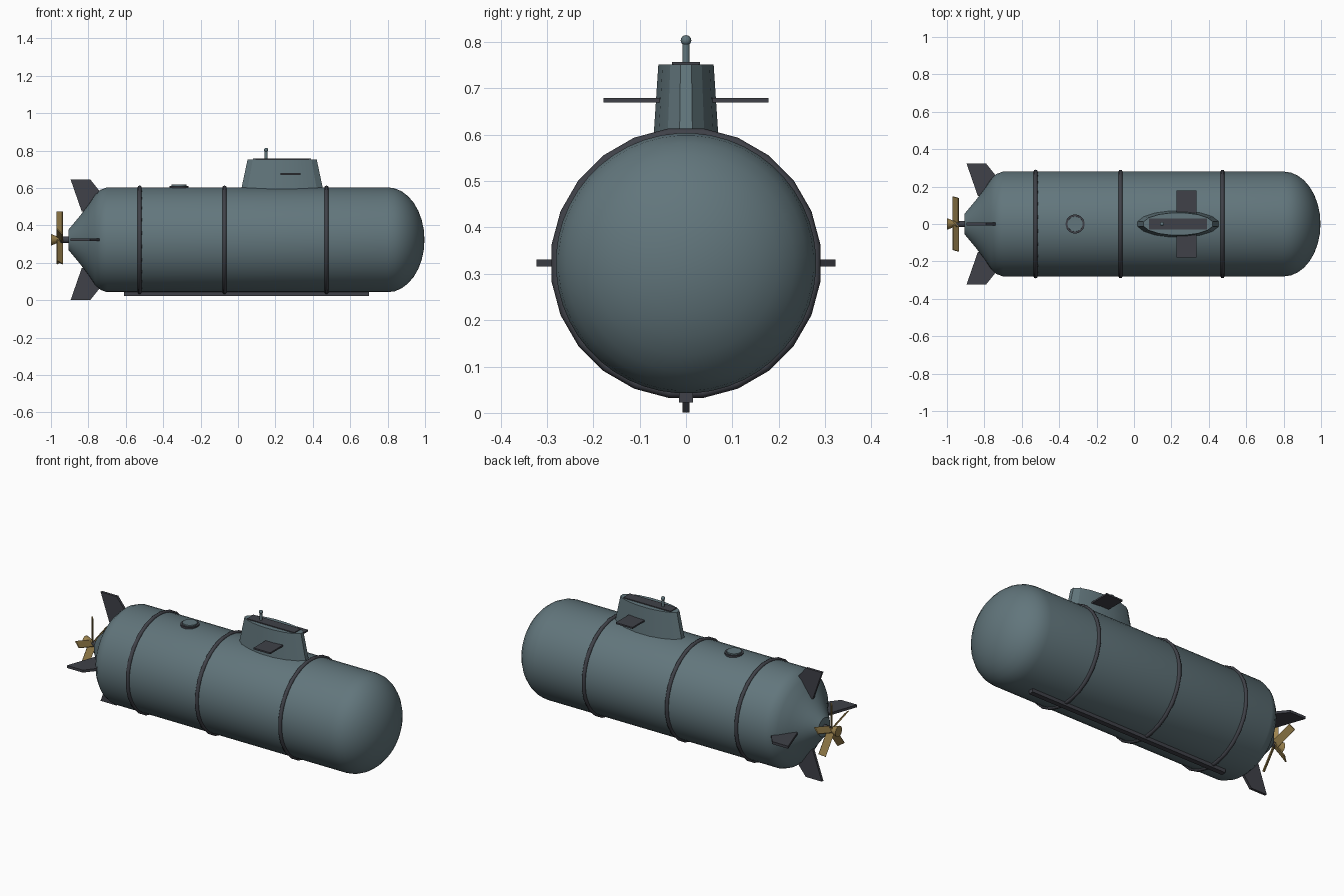
import bpy, bmesh, math
from mathutils import Matrix

if "Cube" in bpy.data.objects:
    bpy.data.objects.remove(bpy.data.objects["Cube"])

AXIS_Z = 0.323   # height of the hull centreline
R = 0.281        # hull radius


def material(name, rgb):
    m = bpy.data.materials.new(name)
    m.diffuse_color = (*rgb, 1)
    m.use_nodes = True
    m.node_tree.nodes["Principled BSDF"].inputs["Base Color"].default_value = m.diffuse_color
    return m


HULL = material("blue_grey_steel", (0.122, 0.181, 0.202))
DARK = material("dark_grey_steel", (0.050, 0.053, 0.065))
BRASS = material("brass", (0.33, 0.225, 0.075))


def finish(bm, name, mat, smooth=None):
    bmesh.ops.recalc_face_normals(bm, faces=bm.faces)
    me = bpy.data.meshes.new(name)
    bm.to_mesh(me)
    bm.free()
    me.materials.append(mat)
    ob = bpy.data.objects.new(name, me)
    bpy.context.collection.objects.link(ob)
    if smooth:
        bpy.ops.object.select_all(action='DESELECT')
        ob.select_set(True)
        bpy.context.view_layer.objects.active = ob
        bpy.ops.object.shade_smooth_by_angle(angle=math.radians(smooth))
    return ob


def box(name, mat, x, y, z):
    """Box from (min, max) ranges."""
    bm = bmesh.new()
    bmesh.ops.create_cube(bm, size=1)
    for v in bm.verts:
        v.co = [r[0] if c < 0 else r[1] for c, r in zip(v.co, (x, y, z))]
    return finish(bm, name, mat)


def lathe(name, mat, profile, n, smooth=35, closed=False, offset=0.5, z=AXIS_Z):
    """Spin (x, radius) points around the long axis."""
    bm = bmesh.new()
    rows = []
    for x, r in profile:
        if r < 1e-5:
            rows.append([bm.verts.new((x, 0, z))] * n)
            continue
        angles = [2 * math.pi * (i + offset) / n for i in range(n)]
        rows.append([bm.verts.new((x, r * math.cos(a), z + r * math.sin(a))) for a in angles])
    pairs = list(zip(rows, rows[1:])) + ([(rows[-1], rows[0])] if closed else [])
    for a, b in pairs:
        for i in range(n):
            j = (i + 1) % n
            loop = list(dict.fromkeys((a[i], a[j], b[j], b[i])))
            bm.faces.new(loop)
    return finish(bm, name, mat, smooth)


def upright(name, mat, n, x, low, high, smooth=35):
    """Vertical tapered column; low and high are (z, radius_x, radius_y)."""
    bm = bmesh.new()
    rows = []
    for z, rx, ry in (low, high):
        angles = [2 * math.pi * (i + 0.5) / n for i in range(n)]
        rows.append([bm.verts.new((x + rx * math.cos(a), ry * math.sin(a), z)) for a in angles])
    for i in range(n):
        j = (i + 1) % n
        bm.faces.new((rows[0][i], rows[0][j], rows[1][j], rows[1][i]))
    bm.faces.new(rows[0][::-1])
    bm.faces.new(rows[1])
    return finish(bm, name, mat, smooth)


# Hull: tapered stern, straight body, elliptical nose
stern = [(-0.906, 0), (-0.906, 0.055), (-0.85, 0.122), (-0.80, 0.187),
         (-0.765, 0.240), (-0.735, 0.268), (-0.70, R)]
nose = [(0.80 + 0.197 * math.sin(t), R * math.cos(t))
        for t in (i * math.pi / 16 for i in range(9))]
lathe("hull", HULL, stern + nose, 48)

# Reinforcing hoops around the body
for k, x in enumerate((-0.526, -0.072, 0.473)):
    circle = [i * math.pi / 4 for i in range(8)]
    lathe(f"hull_hoop_{k + 1}", DARK,
          [(x + 0.0115 * math.cos(t), 0.2815 + 0.0115 * math.sin(t)) for t in circle],
          24, 50, closed=True)

# Keel bar
box("keel", DARK, (-0.61, 0.70), (-0.015, 0.015), (0.022, 0.05))

# Four swept tail fins
for k in range(4):
    bm = bmesh.new()
    outline = [(-0.895, 0.3225), (-0.79, 0.3225), (-0.66, 0.16), (-0.835, 0.15)]
    sides = [[bm.verts.new((x, y, r)) for x, r in outline] for y in (-0.0075, 0.0075)]
    bm.faces.new(sides[0])
    bm.faces.new(sides[1][::-1])
    for i in range(4):
        j = (i + 1) % 4
        bm.faces.new((sides[0][i], sides[0][j], sides[1][j], sides[1][i]))
    bm.transform(Matrix.Translation((0, 0, AXIS_Z)) @ Matrix.Rotation(k * math.pi / 2, 4, 'X'))
    finish(bm, f"tail_fin_{k + 1}", DARK)

# Propeller shaft and hub
lathe("propeller_shaft", DARK, [(-0.95, 0), (-0.95, 0.017), (-0.89, 0.017), (-0.89, 0)], 12)
lathe("propeller_hub", BRASS, [(-1.0, 0), (-1.0, 0.032), (-0.935, 0.006), (-0.935, 0)], 12)

# Five pitched propeller blades
for k in range(5):
    bm = bmesh.new()
    bmesh.ops.create_cube(bm, size=1)
    bmesh.ops.scale(bm, vec=(0.042, 0.006, 0.14), verts=bm.verts)
    bm.transform(Matrix.Translation((-0.953, 0, AXIS_Z))
                 @ Matrix.Rotation(k * math.tau / 5, 4, 'X')
                 @ Matrix.Translation((0, 0, 0.08))
                 @ Matrix.Rotation(math.radians(-45), 4, 'Z'))
    finish(bm, f"propeller_blade_{k + 1}", BRASS)

# Conning tower with deck plate and diving planes
upright("tower", HULL, 16, 0.236, (0.575, 0.2268, 0.0727), (0.752, 0.1886, 0.0608), 20)
box("tower_deck", DARK, (0.08, 0.39), (-0.03, 0.03), (0.748, 0.757))
box("diving_planes", DARK, (0.226, 0.335), (-0.178, 0.178), (0.670, 0.679))

# Periscope
upright("periscope_mast", HULL, 12, 0.15, (0.75, 0.008, 0.008), (0.80, 0.008, 0.008))
bm = bmesh.new()
bmesh.ops.create_uvsphere(bm, u_segments=12, v_segments=8, radius=0.0115)
bm.transform(Matrix.Translation((0.15, 0, 0.8035)))
finish(bm, "periscope_head", HULL, 60)

# Rear hatch: lid and surrounding collar
upright("hatch_collar", DARK, 24, -0.315, (0.59, 0.051, 0.051), (0.611, 0.051, 0.051))
upright("hatch_lid", HULL, 24, -0.315, (0.60, 0.041, 0.041), (0.618, 0.040, 0.040))
